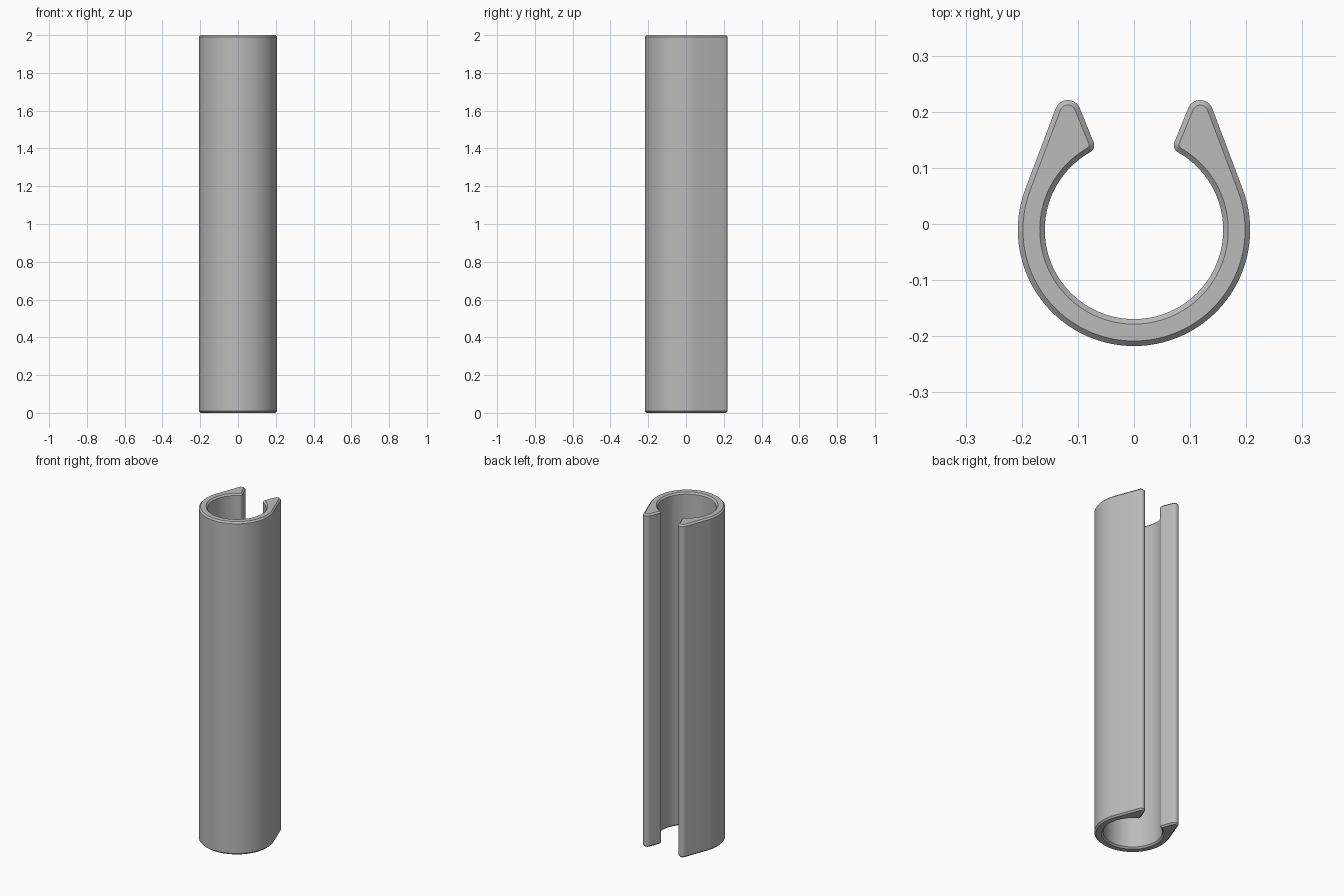
import bpy, bmesh
from math import radians, degrees, sin, cos, acos, atan2, hypot

cube = bpy.data.objects.get("Cube")
if cube:
    bpy.data.objects.remove(cube, do_unlink=True)

HEIGHT, CHAMFER = 2.0, 0.009
RING = (0.0, -0.0105)
R_OUT, R_IN = 0.207, 0.159
TIP, R_TIP = (0.118, 0.198), 0.023
R_LIP, LIP_ANGLE = 0.0145, 60.5

# The lip rounds off tangent to the bore
LIP = (RING[0] + (R_IN + R_LIP) * cos(radians(LIP_ANGLE)),
       RING[1] + (R_IN + R_LIP) * sin(radians(LIP_ANGLE)))


def tangent_angle(a, ra, b, rb):
    """Normal direction of the straight line touching both circles."""
    dx, dy = b[0] - a[0], b[1] - a[1]
    return degrees(atan2(dy, dx) - acos((ra - rb) / hypot(dx, dy)))


def arc(centre, radius, start, end, steps):
    for i in range(steps + 1):
        a = radians(start + (end - start) * i / steps)
        yield centre[0] + radius * cos(a), centre[1] + radius * sin(a)


def profile(inset):
    """C-shaped outline, counter-clockwise, shrunk by inset."""
    flank = tangent_angle(RING, R_OUT, TIP, R_TIP)
    inner = tangent_angle(TIP, R_TIP, LIP, R_LIP) % 360
    half = list(arc(RING, R_OUT - inset, -90, flank, 40))
    half += arc(TIP, R_TIP - inset, flank, inner, 16)
    half += arc(LIP, R_LIP - inset, inner, LIP_ANGLE + 180, 10)
    half += list(arc(RING, R_IN + inset, LIP_ANGLE, -90, 48))[1:]
    mirrored = [(-x, y) for x, y in reversed(half[1:-1])]
    return half + mirrored


# Plain grey plastic
grey = bpy.data.materials.new("grey")
grey.use_nodes = True
colour = (0.5, 0.5, 0.5, 1)
grey.diffuse_color = colour
grey.node_tree.nodes["Principled BSDF"].inputs["Base Color"].default_value = colour

# Extruded clip with chamfered ends
bm = bmesh.new()
levels = [(0, CHAMFER), (CHAMFER, 0), (HEIGHT - CHAMFER, 0), (HEIGHT, CHAMFER)]
rings = [[bm.verts.new((x, y, z)) for x, y in profile(inset)] for z, inset in levels]
for low, high in zip(rings, rings[1:]):
    for i in range(len(low)):
        j = (i + 1) % len(low)
        bm.faces.new((low[i], low[j], high[j], high[i]))


# End caps as a strip of quads between outer and inner outline
def cap(ring):
    n = len(ring)
    bm.faces.new(ring)


cap(rings[0][::-1])
cap(rings[-1])
bmesh.ops.recalc_face_normals(bm, faces=bm.faces)

mesh = bpy.data.meshes.new("tube_clip")
bm.to_mesh(mesh)
bm.free()
mesh.materials.append(grey)
clip = bpy.data.objects.new("tube_clip", mesh)
bpy.context.collection.objects.link(clip)
bpy.context.view_layer.objects.active = clip
clip.select_set(True)
bpy.ops.object.shade_smooth_by_angle(angle=radians(30))
